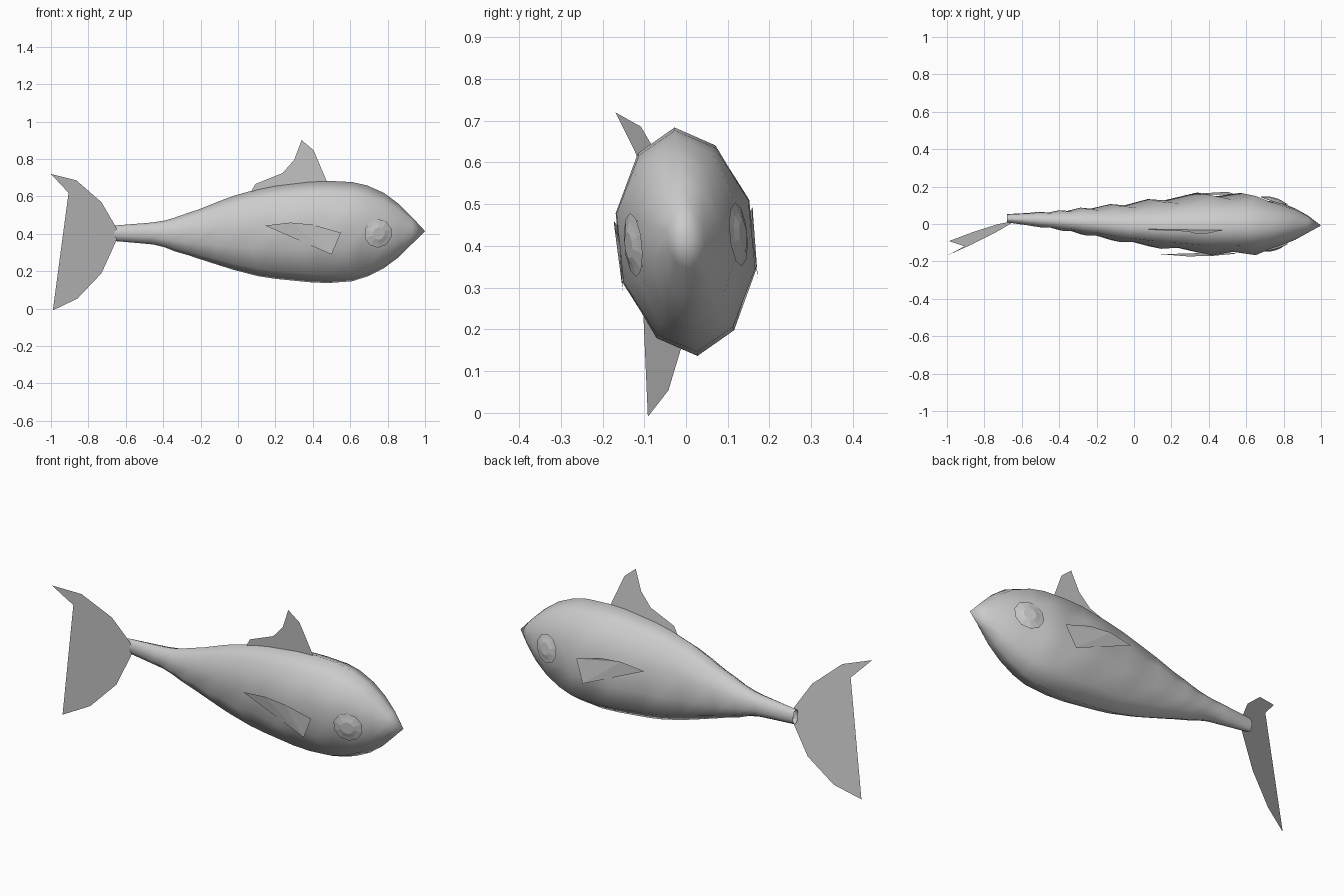
import bpy, bmesh
from math import sin, cos, pi, atan
from mathutils import Matrix, Vector

cube = bpy.data.objects.get("Cube")
if cube:
    bpy.data.objects.remove(cube)

grey = bpy.data.materials.new("plain_grey")
grey.use_nodes = True
COLOUR = (0.6, 0.6, 0.6, 1)
grey.diffuse_color = COLOUR
grey.node_tree.nodes["Principled BSDF"].inputs["Base Color"].default_value = COLOUR

# The whole fish leans a little about its long axis
MID = 0.41
LEAN = Matrix.Translation((0, 0, MID)) @ Matrix.Rotation(0.1, 4, 'X') @ Matrix.Translation((0, 0, -MID))


def add_object(name, bm, smooth=False):
    bm.transform(LEAN)
    mesh = bpy.data.meshes.new(name)
    bm.to_mesh(mesh)
    bm.free()
    mesh.materials.append(grey)
    for poly in mesh.polygons:
        poly.use_smooth = smooth
    obj = bpy.data.objects.new(name, mesh)
    bpy.context.collection.objects.link(obj)
    return obj


def add_sheet(name, outline, depth):
    """Thin flat fin: outline in x, z with the sideways position given by depth(x, z)."""
    bm = bmesh.new()
    face = bm.faces.new([bm.verts.new((x, depth(x, z), z)) for x, z in outline])
    bmesh.ops.triangulate(bm, faces=[face])
    return add_object(name, bm)


# Body: ten-sided rings (x, bottom, top, half width, flank ripple)
SIDES = 10
stations = [
    (-0.68, 0.36, 0.44, 0.022, 0), (-0.56, 0.35, 0.45, 0.034, 0),
    (-0.50, 0.345, 0.455, 0.04, 1), (-0.45, 0.34, 0.46, 0.044, -1),
    (-0.39, 0.325, 0.47, 0.052, 1), (-0.34, 0.305, 0.485, 0.058, -1),
    (-0.27, 0.285, 0.51, 0.07, 1), (-0.21, 0.265, 0.53, 0.077, -1),
    (-0.10, 0.23, 0.575, 0.095, 1), (-0.02, 0.205, 0.605, 0.105, -1),
    (0.11, 0.172, 0.642, 0.124, 1), (0.20, 0.158, 0.66, 0.135, -1),
    (0.38, 0.14, 0.682, 0.158, 1), (0.48, 0.135, 0.685, 0.159, -1),
    (0.61, 0.145, 0.678, 0.156, 1), (0.69, 0.17, 0.66, 0.143, -1),
    (0.78, 0.215, 0.62, 0.116, 0), (0.86, 0.275, 0.56, 0.085, 0),
    (0.93, 0.345, 0.49, 0.046, 0),
]
bm = bmesh.new()
rings = []
for x, low, high, half, ripple in stations:
    ring = []
    for k in range(SIDES):
        a = 2 * pi * k / SIDES
        across, up = sin(a), cos(a)
        rise = (high - low) / 2 * up
        shift = 0
        if abs(across) > 0.9:                       # slanted ripples on the flanks
            across *= 1 + 0.07 * ripple
            shift = 0.5 * rise * abs(ripple)
        bend = 0.03 * max(0, -x / 0.68)             # tail stem drifts sideways
        ring.append(bm.verts.new((x + shift, half * across + bend, (low + high) / 2 + rise)))
    rings.append(ring)
for r1, r2 in zip(rings, rings[1:]):
    for k in range(SIDES):
        j = (k + 1) % SIDES
        bm.faces.new((r1[k], r1[j], r2[j], r2[k]))
nose = bm.verts.new((1.0, -0.008, 0.415))
for k in range(SIDES):
    bm.faces.new((rings[-1][k], rings[-1][(k + 1) % SIDES], nose))
bmesh.ops.recalc_face_normals(bm, faces=bm.faces)
add_object("body", bm, smooth=True)

# Tail fin, swung to one side
tail = [(-1.0, 0.735), (-0.864, 0.695), (-0.73, 0.572), (-0.655, 0.44), (-0.64, 0.40),
        (-0.655, 0.353), (-0.73, 0.19), (-0.858, 0.06), (-0.99, 0.002), (-0.928, 0.13),
        (-0.885, 0.23), (-0.803, 0.388), (-0.848, 0.513), (-0.906, 0.63)]
add_sheet("tail_fin", tail, lambda x, z: -0.137 + 0.42 * (x + 1))

# Back fin
back = [(0.06, 0.61), (0.093, 0.668), (0.238, 0.727), (0.30, 0.797),
        (0.34, 0.904), (0.404, 0.85), (0.48, 0.67), (0.27, 0.65)]
add_sheet("back_fin", back, lambda x, z: -0.005)

# Side fins and eyes, mirrored left and right
side = [(0.145, 0.46), (0.28, 0.477), (0.40, 0.466), (0.55, 0.422), (0.50, 0.305)]
for label, s in (("left", 1), ("right", -1)):
    add_sheet(label + "_side_fin", side,
              lambda x, z: s * (0.168 - 0.25 * (x - 0.35) ** 2))

    # Shallow domed eye with a smaller disc on top
    outward = Vector((0.29, s, 0)).normalized()
    place = (Matrix.Translation((0.75, s * 0.13, 0.415))
             @ outward.to_track_quat('Z', 'Y').to_matrix().to_4x4())
    for part, radius, lift in (("eye", 0.077, 0.0), ("pupil", 0.055, 0.005)):
        bm = bmesh.new()
        bmesh.ops.create_cone(bm, segments=10, radius1=radius, radius2=radius * 0.6,
                              depth=0.007, cap_ends=True)
        bm.transform(place @ Matrix.Translation((0, 0, lift)))
        add_object(label + "_" + part, bm, smooth=False)
